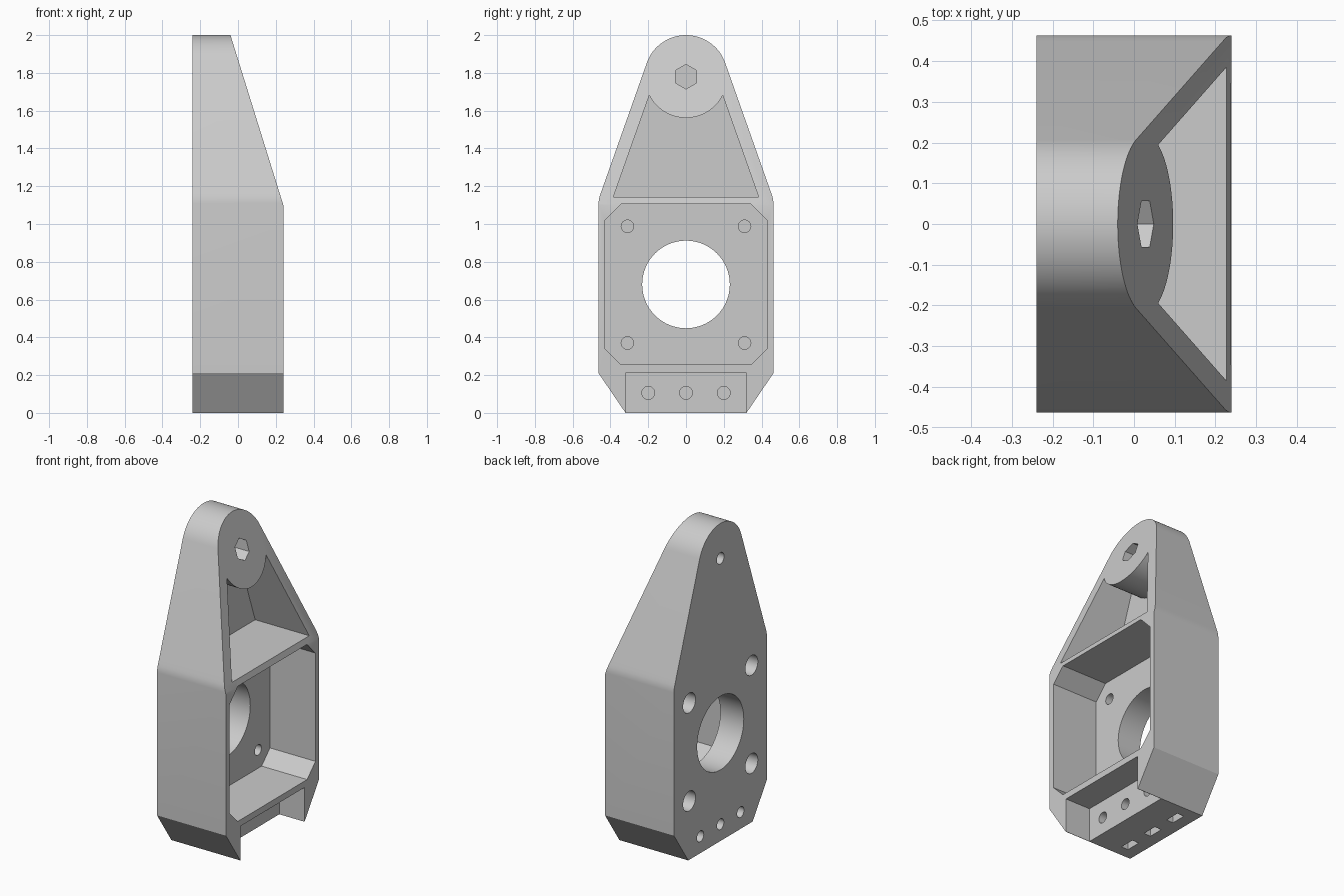
import bpy, bmesh
from math import sin, cos, radians

if "Cube" in bpy.data.objects:
    bpy.data.objects.remove(bpy.data.objects["Cube"])

# Single plain grey
grey = bpy.data.materials.new("light_grey")
grey.use_nodes = True
grey.diffuse_color = (0.6, 0.6, 0.6, 1)
grey.node_tree.nodes["Principled BSDF"].inputs["Base Color"].default_value = (0.6, 0.6, 0.6, 1)

BACK, FRONT, CLEAR = -0.24, 0.24, 0.4
EYE_Z = 1.78


def arc(y, z, r, start, end, n):
    """Points of a circular arc in the y-z plane."""
    angles = [radians(start + (end - start) * i / n) for i in range(n + 1)]
    return [(y + r * cos(a), z + r * sin(a)) for a in angles]


def mirrored(half):
    """Close a right-hand outline with its mirror image."""
    return half + [(-y, z) for y, z in reversed(half)]


def prism(name, outline, x0, x1):
    """Extrude a y-z outline along x."""
    bm = bmesh.new()
    face = bm.faces.new([bm.verts.new((x0, y, z)) for y, z in outline])
    moved = bmesh.ops.extrude_face_region(bm, geom=[face])["geom"]
    bmesh.ops.translate(bm, vec=(x1 - x0, 0, 0),
                        verts=[v for v in moved if isinstance(v, bmesh.types.BMVert)])
    bmesh.ops.recalc_face_normals(bm, faces=bm.faces)
    mesh = bpy.data.meshes.new(name)
    bm.to_mesh(mesh)
    bm.free()
    mesh.materials.append(grey)
    ob = bpy.data.objects.new(name, mesh)
    bpy.context.collection.objects.link(ob)
    return ob


def rod(y, z, r, x0, x1, sides=32, turn=0):
    """Round or polygonal cutter along x."""
    ring = arc(y, z, r, turn, turn + 360, sides)[:-1]
    return prism("hole_cutter", ring, x0, x1)


def box(y, z0, z1, half_width, x0, x1):
    a, b = y - half_width, y + half_width
    return prism("box_cutter", [(a, z0), (b, z0), (b, z1), (a, z1)], x0, x1)


# Housing body: chamfered foot, straight sides, taper to a rounded eye
half = [(0.32, 0), (0.463, 0.21), (0.463, 1.11), (0.461, 1.13), (0.456, 1.15), (0.449, 1.17)]
half += arc(0, EYE_Z, 0.22, 20, 88, 16)
body = prism("bracket_housing", mirrored(half), BACK, FRONT)
cutters = []

# Sloping upper front: wedge extruded along y
wedge = prism("slope_cutter", [(-0.04, 2), (0.24, 1.1), (0.551, 0.1), (0.8, 2.5), (-0.19556, 2.5)], -1, 1)
for v in wedge.data.vertices:
    v.co = (v.co.y, -v.co.x, v.co.z)
cutters.append(wedge)

# Octagonal main pocket with its large bore
FLOOR = -0.077
octagon = [(0.345, 0.255), (0.428, 0.338), (0.428, 1.02), (0.345, 1.105)]
cutters.append(prism("pocket_cutter", mirrored(octagon), FLOOR, CLEAR))
cutters.append(rod(0, 0.68, 0.232, -0.4, 0, 64))

# Four corner holes, counterbored from the back over a thin web
for y in (-0.31, 0.31):
    for z in (0.37, 0.988):
        cutters.append(rod(y, z, 0.033, -0.13, 0))
        cutters.append(rod(y, z, 0.062, -0.4, -0.14))

# Tapered upper pocket, bounded above by the round boss
taper = [(-0.385, 1.142), (0.385, 1.142)] + arc(0, EYE_Z, 0.218, -27, -153, 32)
cutters.append(prism("taper_cutter", taper, -0.15, CLEAR))

# Hexagonal recess in the eye and the round hole behind it
cutters.append(rod(0, EYE_Z, 0.065, -0.1, CLEAR, 6, 90))
cutters.append(rod(0, EYE_Z, 0.036, -0.4, -0.11))

# Foot recess, three screw holes and their nut slots from below
cutters.append(box(0, -0.2, 0.215, 0.318, 0.065, CLEAR))
for y in (-0.2, 0, 0.2):
    cutters.append(box(y, -0.1, 0.16, 0.048, -0.163, -0.115))
    cutters.append(rod(y, 0.106, 0.034, -0.14, 0.2))
    cutters.append(rod(y, 0.106, 0.034, -0.4, -0.175))

# Carve the body
bpy.ops.object.select_all(action='DESELECT')
bpy.context.view_layer.objects.active = body
body.select_set(True)
for cutter in cutters:
    cutter.hide_render = True
    mod = body.modifiers.new("carve", 'BOOLEAN')
    mod.operation = 'DIFFERENCE'
    mod.solver = 'EXACT'
    mod.object = cutter
    bpy.ops.object.modifier_apply(modifier=mod.name)
    bpy.data.objects.remove(cutter)

bpy.ops.object.shade_smooth_by_angle(angle=radians(18))
